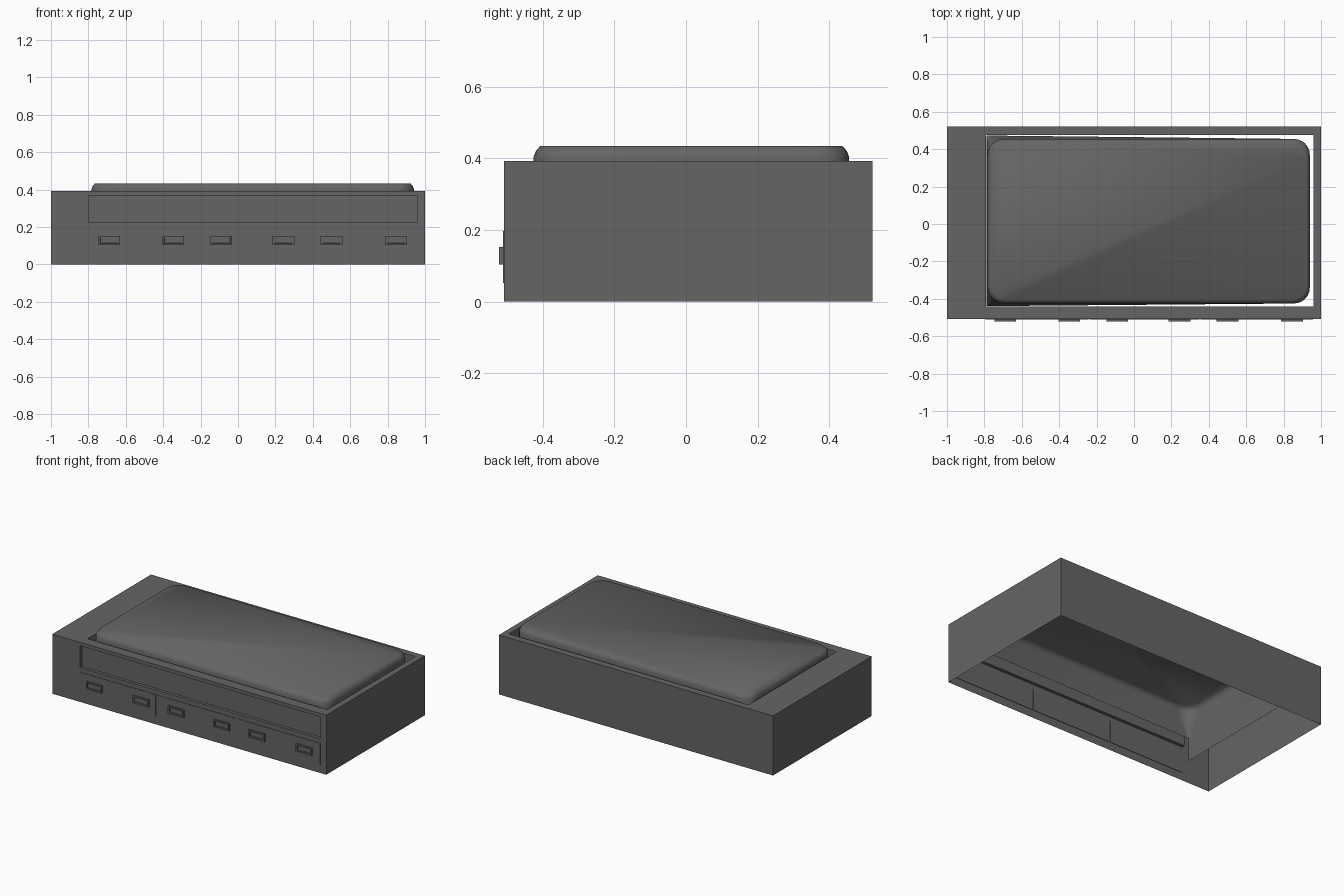
import bpy, bmesh, math

if "Cube" in bpy.data.objects:
    bpy.data.objects.remove(bpy.data.objects["Cube"])

grey = bpy.data.materials.new("dark grey")
grey.diffuse_color = (0.13, 0.13, 0.13, 1)
grey.use_nodes = True
grey.node_tree.nodes["Principled BSDF"].inputs["Base Color"].default_value = grey.diffuse_color


def finish(bm, name):
    bmesh.ops.remove_doubles(bm, verts=bm.verts, dist=1e-5)
    me = bpy.data.meshes.new(name)
    bm.to_mesh(me)
    bm.free()
    ob = bpy.data.objects.new(name, me)
    bpy.context.collection.objects.link(ob)
    me.materials.append(grey)
    return ob


def quad(bm, *pts):
    return bm.faces.new([bm.verts.new(p) for p in pts])


def window(bm, outer, inner, to3d):
    """Flat rectangle (u0,v0,u1,v1) with a rectangular hole."""
    def corners(r):
        return [to3d(r[0], r[1]), to3d(r[2], r[1]), to3d(r[2], r[3]), to3d(r[0], r[3])]
    o, i = corners(outer), corners(inner)
    for k in range(4):
        n = (k + 1) % 4
        quad(bm, o[k], o[n], i[n], i[k])


# frame: thin shell, open below, with mattress opening and front recess
X, Y0, Y1, H = 1.0, -0.508, 0.521, 0.393
hole = (-0.79, -0.44, 0.96, 0.475)
rec = (-0.797, 0.226, 0.957, 0.37)
bm = bmesh.new()
window(bm, (-X, Y0, X, Y1), hole, lambda u, v: (u, v, H))
window(bm, (-X, 0, X, H), rec, lambda u, v: (u, Y0, v))
quad(bm, (X, Y1, 0), (-X, Y1, 0), (-X, Y1, H), (X, Y1, H))
quad(bm, (X, Y0, 0), (X, Y1, 0), (X, Y1, H), (X, Y0, H))
quad(bm, (-X, Y1, 0), (-X, Y0, 0), (-X, Y0, H), (-X, Y1, H))
# recess sides and back
YB = Y0 + 0.02
rc = [(rec[0], rec[1]), (rec[2], rec[1]), (rec[2], rec[3]), (rec[0], rec[3])]
for k in range(4):
    a, b = rc[k], rc[(k + 1) % 4]
    quad(bm, (a[0], Y0, a[1]), (b[0], Y0, b[1]), (b[0], YB, b[1]), (a[0], YB, a[1]))
quad(bm, *[(p[0], YB, p[1]) for p in rc])
finish(bm, "bed_frame")

# wall at the head of the mattress opening
bm = bmesh.new()
quad(bm, (-0.79, -0.44, 0.1), (-0.79, 0.475, 0.1), (-0.79, 0.475, H), (-0.79, -0.44, H))
finish(bm, "head_wall")


def box(bm, x0, x1, y0, y1, z0, z1):
    r = bmesh.ops.create_cube(bm, size=1)
    for v in r["verts"]:
        v.co.x = x1 if v.co.x > 0 else x0
        v.co.y = y1 if v.co.y > 0 else y0
        v.co.z = z1 if v.co.z > 0 else z0
    return r["verts"]


# drawer fronts
edges = [-0.797, -0.24, 0.352, 0.96]
for i in range(3):
    bm = bmesh.new()
    box(bm, edges[i] + 0.003, edges[i + 1] - 0.003, Y0 - 0.003, Y0 + 0.003, 0.052, 0.197)
    finish(bm, f"drawer_front_{i + 1}")

# handles with a sunken centre
for i, x in enumerate((-0.688, -0.346, -0.09, 0.243, 0.5, 0.845)):
    bm = bmesh.new()
    box(bm, x - 0.058, x + 0.058, Y0 - 0.014, Y0, 0.104, 0.153)
    front = min(bm.faces, key=lambda f: f.calc_center_median().y)
    bmesh.ops.inset_region(bm, faces=[front], thickness=0.013)
    bmesh.ops.inset_region(bm, faces=[front], thickness=0.001, depth=-0.008)
    finish(bm, f"drawer_handle_{i + 1}")


# mattress: rounded shell, open below, flared at the head end
def ring(bm, x0, x1, y0, y1, z, r_left, r_right, n=6):
    vs = []
    for cx, cy, r, a0 in ((x1, y0, r_right, -90), (x1, y1, r_right, 0),
                          (x0, y1, r_left, 90), (x0, y0, r_left, 180)):
        ox = cx - r if cx > 0 else cx + r
        oy = cy - r if cy > 0 else cy + r
        for k in range(n + 1):
            a = math.radians(a0 + 90 * k / n)
            vs.append(bm.verts.new((ox + r * math.cos(a), oy + r * math.sin(a), z)))
    return vs


bm = bmesh.new()
x0, x1, y0, y1 = -0.782, 0.94, -0.425, 0.455
rings = [ring(bm, x0, x1, y0, y1, 0.25, 0.004, 0.085)]
for v in rings[0]:                       # flare grows toward the head
    if v.co.x < -0.6:
        v.co.x -= 0.006
        v.co.y += 0.018 if v.co.y > 0.3 else (-0.014 if v.co.y < -0.3 else 0)
for d, z in ((0, 0.37), (0, 0.405), (0.006, 0.42), (0.018, 0.434)):
    rings.append(ring(bm, x0 + d, x1 - d, y0 + d, y1 - d, z, 0.085, 0.085))
for a, b in zip(rings, rings[1:]):
    for k in range(len(a)):
        n = (k + 1) % len(a)
        bm.faces.new((a[k], a[n], b[n], b[k]))
bm.faces.new(rings[-1])
for f in bm.faces:
    f.smooth = True
finish(bm, "mattress")
